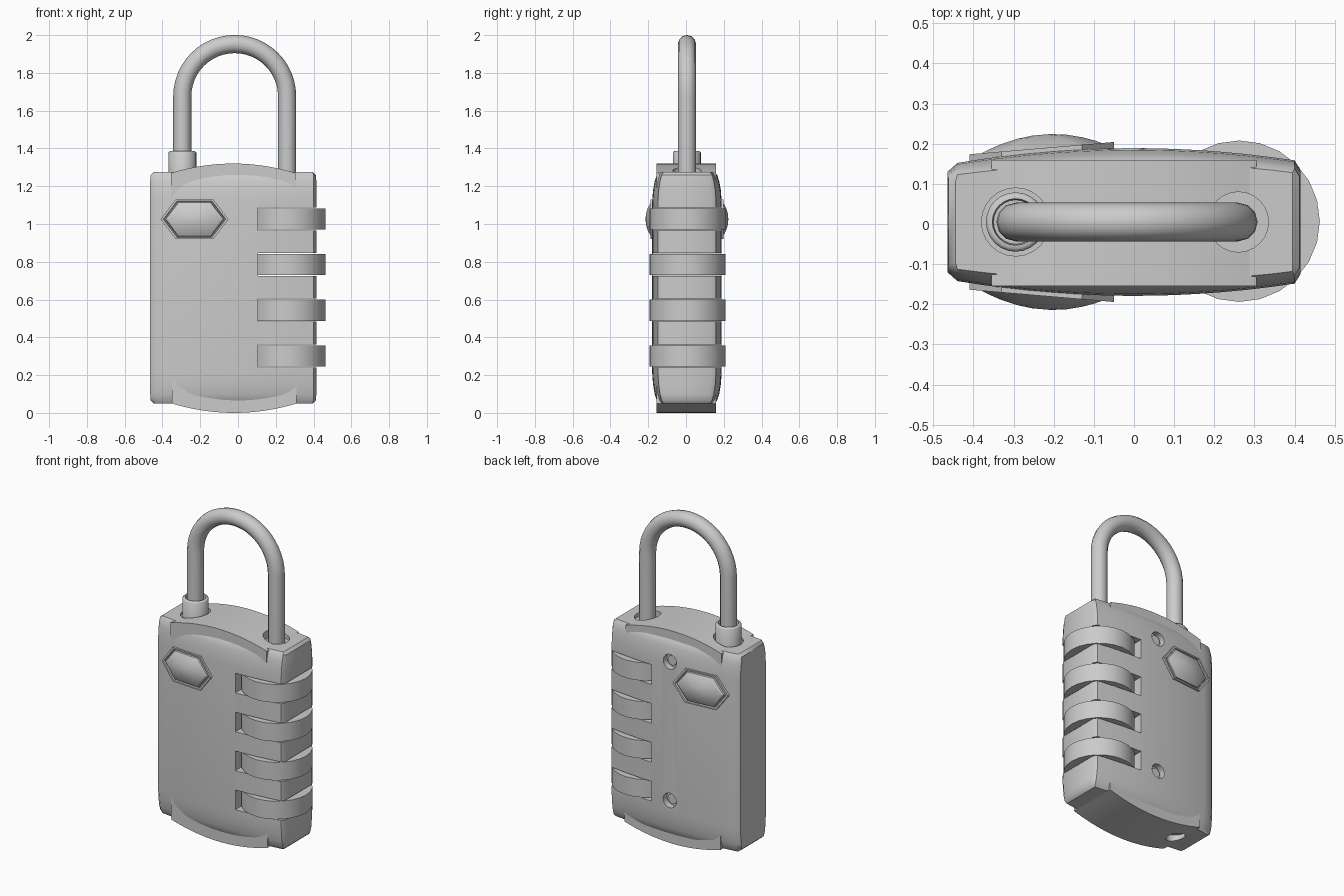
import bpy, bmesh, math
from mathutils import Matrix, Vector

if "Cube" in bpy.data.objects:
    bpy.data.objects.remove(bpy.data.objects["Cube"])

CY = 0.005            # depth centre
LEG_L, LEG_R = -0.295, 0.26
WHEEL_Z = [0.302 + 0.2417 * i for i in range(4)]


def finish(bm, name, angle=35):
    bmesh.ops.recalc_face_normals(bm, faces=bm.faces)
    me = bpy.data.meshes.new(name)
    bm.to_mesh(me)
    bm.free()
    ob = bpy.data.objects.new(name, me)
    bpy.context.collection.objects.link(ob)
    smooth(ob, angle)
    return ob


def smooth(ob, angle=35):
    bpy.ops.object.select_all(action='DESELECT')
    bpy.context.view_layer.objects.active = ob
    ob.select_set(True)
    bpy.ops.object.shade_smooth_by_angle(angle=math.radians(angle))


def loft(bm, rings):
    vs = [[bm.verts.new(p) for p in r] for r in rings]
    n = len(vs[0])
    for a, b in zip(vs, vs[1:]):
        for i in range(n):
            j = (i + 1) % n
            bm.faces.new((a[i], a[j], b[j], b[i]))
    bm.faces.new(vs[0])
    bm.faces.new(vs[-1])


def cylinder(bm, centre, r, depth, axis='Z', seg=24):
    m = Matrix.Translation(centre)
    if axis == 'Y':
        m = m @ Matrix.Rotation(math.pi / 2, 4, 'X')
    bmesh.ops.create_cone(bm, cap_ends=True, segments=seg, radius1=r, radius2=r,
                          depth=depth, matrix=m)


def box(bm, lo, hi):
    lo, hi = Vector(lo), Vector(hi)
    m = Matrix.Translation((lo + hi) / 2) @ Matrix.Diagonal((*(hi - lo), 1))
    bmesh.ops.create_cube(bm, size=1, matrix=m)


# body: bulged outline lofted upward, with rounded shoulders
def outline(z, sy, inset):
    xs = [-0.44 + 0.84 * i / 14 for i in range(15)]
    top = [(-0.465, 0.125)] + [(x, 0.184 - 0.19 * x * x) for x in xs] + [(0.415, 0.13)]
    pts = top + [(x, -y) for x, y in reversed(top)]
    return [(min(max(x, -0.465 + inset), 0.415 - inset), CY + y * sy, z) for x, y in pts]


bm = bmesh.new()
loft(bm, [outline(*s) for s in (
    (0.05, 0.80, 0.02), (0.066, 0.87, 0.003), (0.10, 0.93, 0), (0.15, 0.975, 0), (0.21, 1, 0),
    (1.12, 1, 0), (1.18, 0.975, 0), (1.225, 0.93, 0), (1.26, 0.87, 0.003), (1.275, 0.80, 0.02))])
body = finish(bm, "body")

# arched core that shows as a low crown above and below the body
bm = bmesh.new()
arc = [-1 + i / 10 for i in range(21)]
prof = [(-0.025 + 0.33 * t, 1.27 + 0.05 * (1 - t * t)) for t in arc]
prof += [(-0.02 - 0.33 * t, 0.05 * t * t) for t in arc]
loft(bm, [[(x, y, z) for x, z in prof] for y in (-0.155, 0.16)])
core = finish(bm, "arched_core")

# recesses: wheel slots, shackle seats, bottom hole and screw holes
bm = bmesh.new()
for z in WHEEL_Z:
    box(bm, (0.105, -0.4, z - 0.061), (0.6, 0.4, z + 0.061))
cylinder(bm, (LEG_R, CY, 1.35), 0.075, 0.2)
cylinder(bm, (LEG_L, CY, 1.36), 0.085, 0.2)
cylinder(bm, (-0.30, CY, 0.02), 0.055, 0.12)
for z in (1.14, 0.28):
    cylinder(bm, (-0.02, 0.24, z), 0.045, 0.18, 'Y')
cutter = finish(bm, "recess_cutter")
cutter.hide_render = True
for ob in (body, core):
    mod = ob.modifiers.new("recesses", 'BOOLEAN')
    mod.object, mod.operation, mod.solver = cutter, 'DIFFERENCE', 'EXACT'
    bpy.context.view_layer.objects.active = ob
    bpy.ops.object.modifier_apply(modifier=mod.name)
    smooth(ob)
bpy.data.objects.remove(cutter)

# screws at the bottom of the back holes
for i, z in enumerate((1.14, 0.28)):
    bm = bmesh.new()
    cylinder(bm, (-0.02, 0.15, z), 0.03, 0.03, 'Y', 16)
    finish(bm, f"screw_{i + 1}")

# number wheels
for i, z in enumerate(WHEEL_Z):
    bm = bmesh.new()
    cylinder(bm, (0.262, 0.007, z), 0.201, 0.112, seg=24)
    finish(bm, f"number_wheel_{i + 1}")

# hexagonal badges with a rim and a domed middle, front and back
HEX = [(-0.18, 0), (-0.1, 0.105), (0.1, 0.105), (0.18, 0), (0.1, -0.105), (-0.1, -0.105)]
steps = [(1, -0.06), (1, 0.003), (0.92, 0.003), (0.90, -0.008), (0.87, -0.008)]
steps += [(0.87 * t, 0.037 * (1 - t * t)) for t in (0.97, 0.85, 0.65, 0.4, 0.15)]
for side, name in ((-1, "front_badge"), (1, "back_badge")):
    bm = bmesh.new()
    loft(bm, [[(-0.23 + u * s, CY + side * (0.181 + 0.085 * u * s + h), 1.025 + v * s)
               for u, v in HEX] for s, h in steps])
    finish(bm, name, 30)

# shackle: bent rod
R, mid, zc = (LEG_R - LEG_L) / 2, (LEG_R + LEG_L) / 2, 1.675
path = [(LEG_L, 1.2)]
path += [(mid - R * math.cos(math.pi * i / 24), zc + R * math.sin(math.pi * i / 24))
         for i in range(25)]
path += [(LEG_R, 1.2)]
cu = bpy.data.curves.new("shackle", 'CURVE')
cu.dimensions = '3D'
cu.bevel_depth = 0.048
cu.bevel_resolution = 4
cu.use_fill_caps = True
sp = cu.splines.new('POLY')
sp.points.add(len(path) - 1)
for p, (x, z) in zip(sp.points, path):
    p.co = (x, CY, z, 1)
shackle = bpy.data.objects.new("shackle", cu)
bpy.context.collection.objects.link(shackle)
bpy.ops.object.select_all(action='DESELECT')
bpy.context.view_layer.objects.active = shackle
shackle.select_set(True)
bpy.ops.object.convert(target='MESH')
smooth(bpy.context.view_layer.objects.active, 40)

# collar around the left leg
bm = bmesh.new()
loft(bm, [[(LEG_L + r * math.cos(2 * math.pi * i / 24), CY + r * math.sin(2 * math.pi * i / 24), z)
           for i in range(24)]
          for r, z in ((0.074, 1.2), (0.074, 1.378), (0.067, 1.386), (0.058, 1.386), (0.055, 1.35))])
finish(bm, "shackle_collar", 50)
